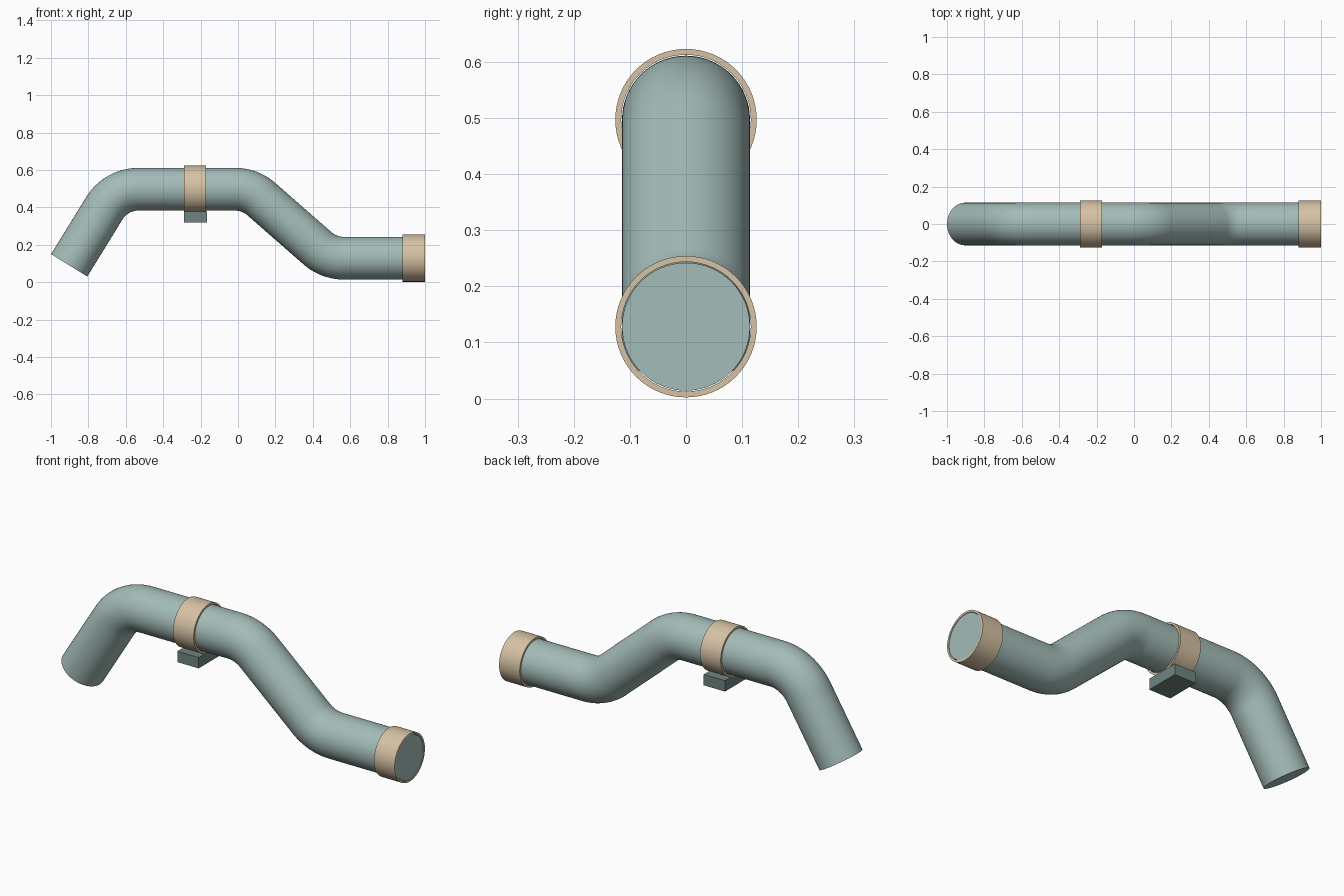
import bpy, bmesh, math
from mathutils import Vector

if "Cube" in bpy.data.objects:
    bpy.data.objects.remove(bpy.data.objects["Cube"])

PIPE_R, BEND_R, SIDES = 0.114, 0.215, 64


def material(name, rgb):
    m = bpy.data.materials.new(name)
    m.diffuse_color = (*rgb, 1)
    m.use_nodes = True
    m.node_tree.nodes["Principled BSDF"].inputs["Base Color"].default_value = m.diffuse_color
    return m


pipe_green = material("pale_grey_green", (0.367, 0.503, 0.479))
tan = material("tan", (0.672, 0.539, 0.371))
dark_green = material("dark_grey_green", (0.162, 0.235, 0.216))


def finish(bm, name, mat):
    bmesh.ops.recalc_face_normals(bm, faces=bm.faces)
    me = bpy.data.meshes.new(name)
    bm.to_mesh(me)
    bm.free()
    me.materials.append(mat)
    ob = bpy.data.objects.new(name, me)
    bpy.context.collection.objects.link(ob)
    bpy.ops.object.select_all(action='DESELECT')
    ob.select_set(True)
    bpy.context.view_layer.objects.active = ob
    bpy.ops.object.shade_smooth_by_angle(angle=math.radians(35))
    return ob


def ring(bm, centre, direction, radius):
    # circle of vertices across a direction lying in the xz plane
    up = Vector((-direction.z, 0, direction.x))
    side = Vector((0, 1, 0))
    return [bm.verts.new(centre + radius * (math.cos(a) * side + math.sin(a) * up))
            for a in (2 * math.pi * i / SIDES for i in range(SIDES))]


def bridge(bm, a, b):
    for i in range(SIDES):
        j = (i + 1) % SIDES
        bm.faces.new((a[i], a[j], b[j], b[i]))


# Bent pipe: straight runs joined by round bends
corners = [Vector((x, 0, z)) for x, z in
           ((-0.9025, 0.09), (-0.652, 0.497), (0.064, 0.497), (0.486, 0.128), (0.998, 0.128))]
stations = [(corners[0], (corners[1] - corners[0]).normalized())]
for p, c, n in zip(corners, corners[1:], corners[2:]):
    d0, d1 = (c - p).normalized(), (n - c).normalized()
    a0, a1 = math.atan2(d0.z, d0.x), math.atan2(d1.z, d1.x)
    start = c - d0 * BEND_R * math.tan(abs(a1 - a0) / 2)
    s = 1 if a1 > a0 else -1
    centre = start + s * BEND_R * Vector((-d0.z, 0, d0.x))
    for k in range(17):
        a = a0 + (a1 - a0) * k / 16
        d = Vector((math.cos(a), 0, math.sin(a)))
        stations.append((centre - s * BEND_R * Vector((-d.z, 0, d.x)), d))
stations.append((corners[-1], Vector((1, 0, 0))))

bm = bmesh.new()
rings = [ring(bm, p, d, PIPE_R) for p, d in stations]
for a, b in zip(rings, rings[1:]):
    bridge(bm, a, b)
bm.faces.new(rings[0])
bm.faces.new(rings[-1])
finish(bm, "bent_pipe", pipe_green)


# Collars: short hollow rings around the pipe
def collar(name, x0, x1, z):
    bm = bmesh.new()
    d = Vector((1, 0, 0))
    loops = [ring(bm, Vector((x, 0, z)), d, r) for x, r in
             ((x0, 0.1155), (x0, 0.126), (x1, 0.126), (x1, 0.1155))]
    for a, b in zip(loops, loops[1:] + loops[:1]):
        bridge(bm, a, b)
    finish(bm, name, tan)


collar("middle_collar", -0.29, -0.17, 0.497)
collar("end_collar", 0.88, 1.0, 0.128)

# Small mounting block under the middle collar
bm = bmesh.new()
bmesh.ops.create_cube(bm, size=1)
bmesh.ops.scale(bm, vec=(0.124, 0.18, 0.057), verts=bm.verts)
bmesh.ops.translate(bm, vec=(-0.228, 0, 0.3485), verts=bm.verts)
finish(bm, "mounting_block", dark_green)
